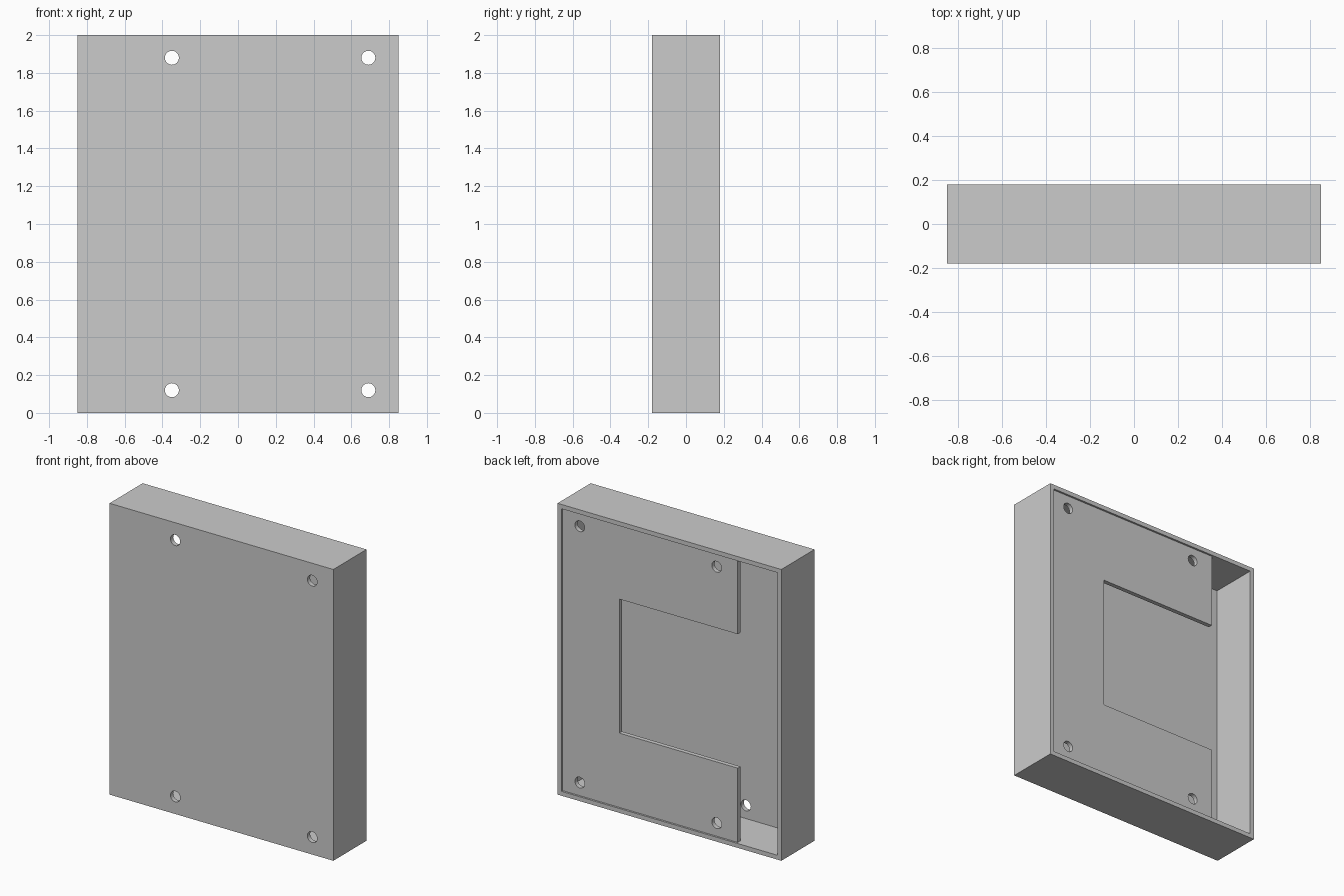
import bpy, math

if "Cube" in bpy.data.objects:
    bpy.data.objects.remove(bpy.data.objects["Cube"])

HOLES = [(x, z) for x in (-0.35, 0.69) for z in (0.12, 1.88)]
Y_BACK, WALL = 0.18, 0.03


def box(name, x0, x1, y0, y1, z0, z1):
    bpy.ops.mesh.primitive_cube_add(size=1, location=((x0 + x1) / 2, (y0 + y1) / 2, (z0 + z1) / 2))
    ob = bpy.context.object
    ob.name = name
    ob.scale = (x1 - x0, y1 - y0, z1 - z0)
    bpy.ops.object.transform_apply(location=True, rotation=False, scale=True)
    return ob


def hole_cutter(x, y, z):
    bpy.ops.mesh.primitive_cylinder_add(vertices=32, radius=0.037, depth=0.1,
                                        location=(x, y, z), rotation=(math.pi / 2, 0, 0))
    return bpy.context.object


def cut(target, cutters):
    for c in cutters:
        mod = target.modifiers.new("cut", 'BOOLEAN')
        mod.operation = 'DIFFERENCE'
        mod.solver = 'EXACT'
        mod.object = c
        bpy.context.view_layer.objects.active = target
        bpy.ops.object.modifier_apply(modifier=mod.name)
        bpy.data.objects.remove(c)


# open-backed tray with screw holes in its front face
case = box("case", -0.85, 0.85, -Y_BACK, Y_BACK, 0, 2)
cavity = box("cavity_cutter", -0.85 + WALL, 0.85 - WALL, -Y_BACK + WALL, 0.3, WALL, 2 - WALL)
cut(case, [cavity] + [hole_cutter(x, -Y_BACK, z) for x, z in HOLES])

# slightly recessed C-shaped back plate
plate = box("back_plate", -0.51, 0.85 - WALL, 0.137, 0.167, WALL, 2 - WALL)
notch = box("notch_cutter", -0.7, 0.39, 0, 0.3, 0.54, 1.46)
cut(plate, [notch] + [hole_cutter(x, 0.15, z) for x, z in HOLES])

# smooth hole walls, crisp edges
for ob in (case, plate):
    bpy.ops.object.select_all(action='DESELECT')
    ob.select_set(True)
    bpy.context.view_layer.objects.active = ob
    bpy.ops.object.shade_smooth_by_angle(angle=math.radians(30))
